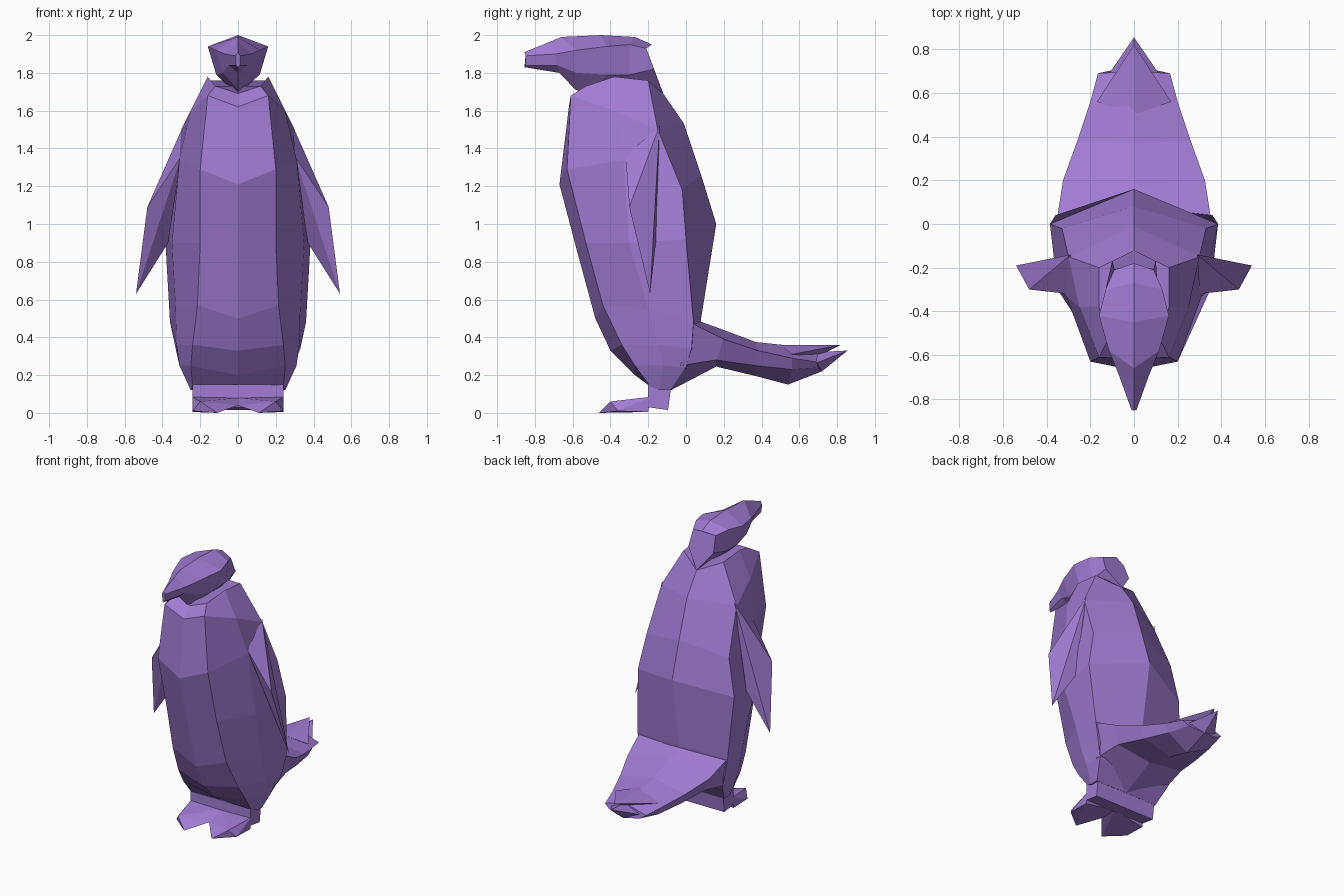
import bpy, bmesh

mat = bpy.data.materials.new("purple")
mat.diffuse_color = (0.36, 0.2, 0.66, 1)


def finish(name, bm):
    bmesh.ops.remove_doubles(bm, verts=bm.verts, dist=0.001)
    bmesh.ops.recalc_face_normals(bm, faces=bm.faces)
    mesh = bpy.data.meshes.new(name)
    bm.to_mesh(mesh)
    bm.free()
    mesh.materials.append(mat)
    obj = bpy.data.objects.new(name, mesh)
    bpy.context.collection.objects.link(obj)
    return obj


def loft(name, halves):
    """Skin half-rings (first and last point on x = 0), mirrored to full rings."""
    bm = bmesh.new()
    rings = []
    for half in halves:
        full = half + [(-x, y, z) for x, y, z in half[-2:0:-1]]
        rings.append([bm.verts.new(p) for p in full])
    for a, b in zip(rings, rings[1:]):
        n = len(a)
        for i in range(n):
            j = (i + 1) % n
            bm.faces.new((a[i], a[j], b[j], b[i]))
    bm.faces.new(rings[0])
    bm.faces.new(rings[-1])
    return finish(name, bm)


def hull(name, points):
    bm = bmesh.new()
    for p in points:
        bm.verts.new(p)
    res = bmesh.ops.convex_hull(bm, input=bm.verts)
    junk = [g for g in res["geom_interior"] if isinstance(g, bmesh.types.BMVert)]
    if junk:
        bmesh.ops.delete(bm, geom=junk, context="VERTS")
    return finish(name, bm)


def hull_pair(name, points):
    for side, s in (("left", 1), ("right", -1)):
        hull(f"{side}_{name}", [(s * x, y, z) for x, y, z in points])


def hull_mirrored(name, points):
    hull(name, points + [(-x, y, z) for x, y, z in points if x > 0])


# Body: belly centre, belly edge, flank, back edge, spine
loft("body", [
    [(0, -.55, 1.69), (.12, -.53, 1.73), (.16, -.38, 1.78), (.16, -.2, 1.76), (0, -.12, 1.69)],
    [(0, -.62, 1.62), (.16, -.61, 1.68), (.25, -.38, 1.6), (.30, -.15, 1.5), (0, -.01, 1.53)],
    [(0, -.67, 1.21), (.2, -.63, 1.29), (.31, -.33, 1.34), (.33, -.02, 1.18), (0, .08, 1.26)],
    [(0, -.575, .85), (.2, -.53, .9), (.35, -.3, .9), (.385, 0, .92), (0, .16, 1.0)],
    [(0, -.48, .5), (.215, -.44, .57), (.33, -.2, .55), (.36, .04, .48), (0, .08, .5)],
    [(0, -.40, .33), (.24, -.34, .36), (.325, -.15, .36), (.33, .03, .34), (0, .06, .4)],
    [(0, -.27, .2), (.25, -.27, .25), (.31, -.12, .25), (.29, 0, .24), (0, 0, .2)],
    [(0, -.19, .15), (.24, -.19, .14), (.25, -.14, .12), (.25, -.08, .12), (0, -.08, .12)],
])

# Head and beak: crown, brow, cheek, chin
loft("head", [
    [(0, -.18, 1.95), (.09, -.21, 1.93), (.1, -.17, 1.82), (0, -.12, 1.69)],
    [(0, -.27, 1.99), (.13, -.3, 1.95), (.11, -.3, 1.79), (0, -.3, 1.68)],
    [(0, -.45, 2.0), (.16, -.42, 1.94), (.115, -.42, 1.79), (0, -.5, 1.69)],
    [(0, -.66, 1.99), (.115, -.58, 1.92), (.08, -.58, 1.8), (0, -.585, 1.71)],
    [(0, -.72, 1.965), (.07, -.69, 1.9), (.05, -.68, 1.84), (0, -.67, 1.8)],
    [(0, -.855, 1.91), (.012, -.85, 1.89), (.01, -.85, 1.84), (0, -.855, 1.83)],
])

# Tail: top ridge, upper edge, lower edge, keel
loft("tail", [
    [(0, .03, .5), (.35, .04, .47), (.3, -.03, .25), (0, -.08, .12)],
    [(0, .17, .45), (.325, .2, .39), (.27, .16, .28), (0, .16, .245)],
    [(0, .37, .375), (.26, .38, .33), (.22, .37, .25), (0, .37, .195)],
    [(0, .56, .355), (.2, .56, .29), (.17, .56, .23), (0, .54, .15)],
    [(0, .70, .32), (.165, .69, .27), (.12, .70, .24), (0, .72, .22)],
])
hull_mirrored("upper_tail_feather", [(0, .5, .36), (.17, .56, .31), (0, .82, .36), (0, .7, .3)])
hull_mirrored("lower_tail_feather", [(0, .66, .32), (.12, .68, .26), (0, .855, .33), (0, .72, .22)])

# Wings
hull_pair("wing", [(.29, -.14, 1.52), (.30, -.32, 1.36), (.48, -.30, 1.09),
                   (.54, -.19, .63), (.37, -.16, .9)])

# Feet and ankles
hull_pair("ankle", [(x, y, z) for x in (0, .24) for y, z in
                    ((-.2, .15), (-.2, .03), (-.08, .13), (-.095, .015))])
hull_pair("foot", [(.24, -.2, 0.005), (.24, -.36, .01), (.11, -.46, 0), (0, -.33, .04),
                   (0, -.19, .08), (.24, -.19, .085), (.2, -.4, .06), (0, -.2, .04)])
